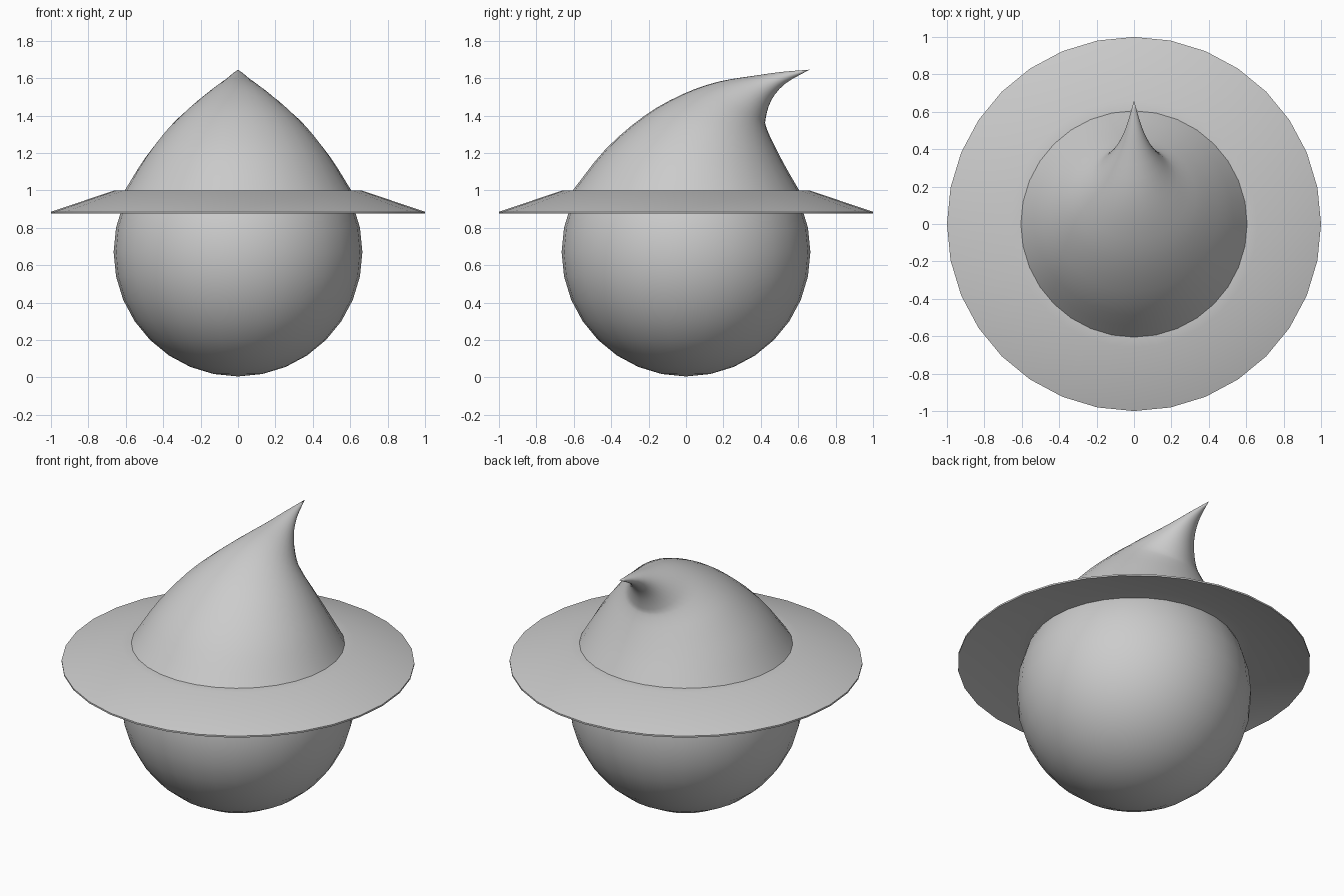
import bpy, bmesh, math
from mathutils import Vector

if "Cube" in bpy.data.objects:
    bpy.data.objects.remove(bpy.data.objects["Cube"], do_unlink=True)

SEGMENTS = 32

grey = bpy.data.materials.new("plain grey")
grey.use_nodes = True
colour = (0.6, 0.6, 0.6, 1)
grey.diffuse_color = colour
grey.node_tree.nodes["Principled BSDF"].inputs["Base Color"].default_value = colour


def finish(bm, name):
    """Turn a bmesh into a smooth shaded grey object."""
    bmesh.ops.recalc_face_normals(bm, faces=bm.faces)
    mesh = bpy.data.meshes.new(name)
    bm.to_mesh(mesh)
    bm.free()
    mesh.materials.append(grey)
    obj = bpy.data.objects.new(name, mesh)
    bpy.context.collection.objects.link(obj)
    bpy.ops.object.select_all(action="DESELECT")
    obj.select_set(True)
    bpy.context.view_layer.objects.active = obj
    bpy.ops.object.shade_smooth_by_angle(angle=math.radians(40))
    return obj


def ring(bm, front, back, width):
    """Tilted ellipse spanning a front and a back (y, z) point."""
    mid = (front + back) / 2
    half = (back - front) / 2
    verts = []
    for i in range(SEGMENTS):
        a = math.tau * i / SEGMENTS
        p = mid + half * math.sin(a)
        verts.append(bm.verts.new((width * math.cos(a), p.x, p.y)))
    return verts


def bridge(bm, lower, upper):
    for i in range(SEGMENTS):
        j = (i + 1) % SEGMENTS
        bm.faces.new((lower[i], lower[j], upper[j], upper[i]))


# Round head
bm = bmesh.new()
bmesh.ops.create_uvsphere(bm, u_segments=SEGMENTS, v_segments=16, radius=0.665)
bmesh.ops.translate(bm, vec=(0, 0, 0.67), verts=bm.verts)
finish(bm, "head")

# Thin sloping brim, a closed profile turned around z
brim_profile = [(0.58, 1.0), (0.66, 1.0), (1.0, 0.885),
                (1.0, 0.875), (0.66, 0.965), (0.58, 0.965)]
bm = bmesh.new()
loops = [ring(bm, Vector((-r, z)), Vector((r, z)), r) for r, z in brim_profile]
for k, loop in enumerate(loops):
    bridge(bm, loops[k - 1], loop)
finish(bm, "hat_brim")

# Bent crown: front y, front z, back y, back z, half width
sections = [Vector(s) for s in (
    (-0.605, 1.0, 0.605, 1.0, 0.605),
    (-0.43, 1.22, 0.53, 1.13, 0.495),
    (-0.22, 1.40, 0.465, 1.255, 0.37),
    (-0.02, 1.513, 0.43, 1.335, 0.26),
    (0.17, 1.58, 0.425, 1.38, 0.175),
    (0.38, 1.615, 0.455, 1.48, 0.09),
    (0.52, 1.634, 0.53, 1.57, 0.04),
    (0.66, 1.645, 0.66, 1.645, 0.0))]


def blend(k, t):
    """Smooth curve through the neighbouring sections."""
    b, c = sections[k], sections[k + 1]
    a = sections[k - 1] if k else b * 2 - c
    d = sections[k + 2] if k + 2 < len(sections) else c * 2 - b
    return (b * 2 + (c - a) * t + (a * 2 - b * 5 + c * 4 - d) * t ** 2
            + (b * 3 - a - c * 3 + d) * t ** 3) / 2


bm = bmesh.new()
STEPS = 3
previous = None
for k in range(len(sections) - 1):
    for step in range(STEPS):
        s = blend(k, step / STEPS)
        loop = ring(bm, Vector(s[0:2]), Vector(s[2:4]), s[4])
        if previous:
            bridge(bm, previous, loop)
        previous = loop
tip = bm.verts.new((0, sections[-1][0], sections[-1][1]))
for i in range(SEGMENTS):
    bm.faces.new((previous[i], previous[(i + 1) % SEGMENTS], tip))
finish(bm, "hat_crown")
